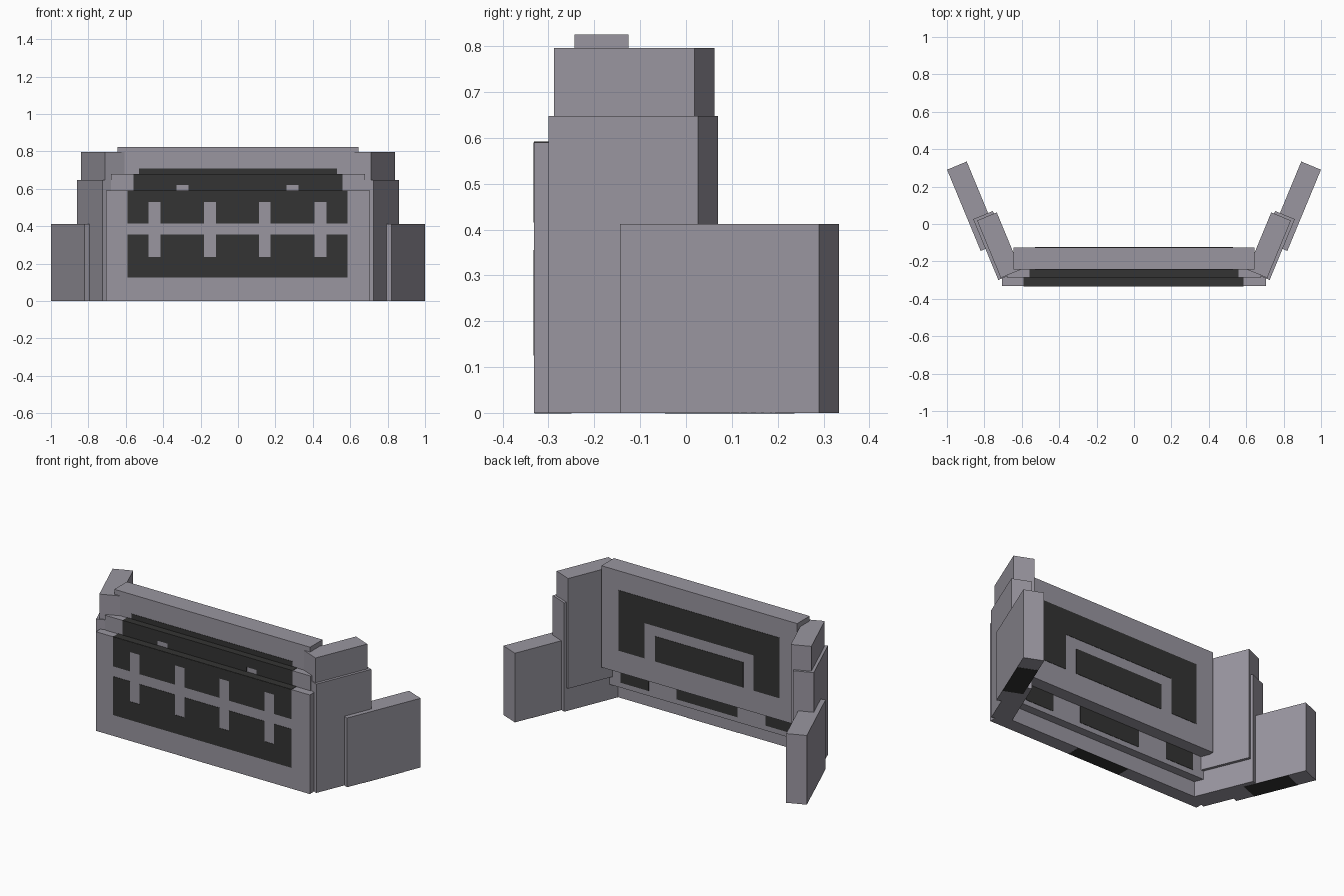
import bpy, math
from mathutils import Matrix, Vector

if "Cube" in bpy.data.objects:
    bpy.data.objects.remove(bpy.data.objects["Cube"])


def material(name, rgb):
    m = bpy.data.materials.new(name)
    m.diffuse_color = (*rgb, 1)
    m.use_nodes = True
    m.node_tree.nodes["Principled BSDF"].inputs["Base Color"].default_value = m.diffuse_color
    return m


GREY = material("warm grey", (0.32, 0.305, 0.35))
DARK = material("charcoal", (0.034, 0.034, 0.033))
FACES = [(0, 2, 3, 1), (4, 5, 7, 6), (0, 1, 5, 4),
         (2, 6, 7, 3), (0, 4, 6, 2), (1, 3, 7, 5)]


def boxes(name, ranges, mat, matrix=None):
    """One object made of boxes given as (x0, x1, y0, y1, z0, z1)."""
    verts, faces = [], []
    for x0, x1, y0, y1, z0, z1 in ranges:
        n = len(verts)
        verts += [Vector((x, y, z)) for z in (z0, z1) for y in (y0, y1) for x in (x0, x1)]
        faces += [tuple(n + i for i in f) for f in FACES]
    if matrix:
        verts = [matrix @ v for v in verts]
    mesh = bpy.data.meshes.new(name)
    mesh.from_pydata(verts, [], faces)
    mesh.materials.append(mat)
    ob = bpy.data.objects.new(name, mesh)
    bpy.context.collection.objects.link(ob)
    return ob


def plates(name, rects, y):
    """Thin dark inlay facing front or back, rects are (x0, x1, z0, z1)."""
    boxes(name, [(a, b, y - 0.002, y + 0.002, c, d) for a, b, c, d in rects], DARK)


# Three stepped centre panels
boxes("front_panel", [(-0.705, 0.705, -0.331, -0.25, 0, 0.59)], GREY)
boxes("middle_panel", [(-0.678, 0.678, -0.285, -0.2, 0.09, 0.678)], GREY)
boxes("back_panel", [(-0.645, 0.645, -0.243, -0.125, 0.22, 0.825)], GREY)

# Front panel inlay: two dark bands crossed by four light bars
bars = [-0.447, -0.15, 0.143, 0.44]
edges = [-0.59] + [b + s * 0.032 for b in bars for s in (-1, 1)] + [0.585]
gaps = list(zip(edges[::2], edges[1::2]))
rects = [(-0.59, 0.585, 0.53, 0.59), (-0.59, 0.585, 0.125, 0.235)]
for a, b in gaps:
    rects += [(a, b, 0.415, 0.53), (a, b, 0.235, 0.355)]
plates("front_inlay", rects, -0.331)

# Middle panel inlay with two small notches
plates("middle_inlay", [(-0.56, 0.56, 0.62, 0.68), (-0.56, -0.33, 0.59, 0.62),
                        (-0.265, 0.258, 0.59, 0.62), (0.323, 0.56, 0.59, 0.62)], -0.285)
plates("middle_rear_inlay", [(-0.57, -0.385, 0.12, 0.4), (-0.2, 0.2, 0.12, 0.4),
                             (0.385, 0.57, 0.12, 0.4)], -0.2)

# Arch and inner block on both faces of the back panel
arch = [(-0.53, 0.53, 0.56, 0.71), (-0.53, -0.36, 0.35, 0.56),
        (0.36, 0.53, 0.35, 0.56), (-0.29, 0.29, 0.35, 0.50)]
plates("back_inlay_front", arch, -0.243)
plates("back_inlay_rear", arch, -0.125)

# Dark strips on the ledges and underside
boxes("ledge_strips", [(-0.59, 0.585, -0.332, -0.284, 0.588, 0.592),
                       (-0.56, 0.56, -0.286, -0.242, 0.676, 0.68)], DARK)
boxes("front_underside_strip", [(-0.17, 0.17, -0.33, -0.25, -0.001, 0.001)], DARK)

# Angled side walls: centre x, centre y, length, thickness, bottom, top
WALLS = {
    "outer_wing": (0.857, 0.095, 0.47, 0.114, 0.0, 0.412),
    "side_wall": (0.740, -0.115, 0.352, 0.114, 0.0, 0.648),
    "inner_wall": (0.723, -0.113, 0.332, 0.114, 0.14, 0.796),
}
for name, (cx, cy, length, thick, z0, z1) in WALLS.items():
    for side, label in ((1, "right"), (-1, "left")):
        m = (Matrix.Translation((side * cx, cy, 0))
             @ Matrix.Rotation(-side * math.radians(22.5), 4, 'Z'))
        t, l = thick / 2, length / 2
        boxes(f"{name}_{label}", [(-t, t, -l, l, z0, z1)], GREY, m)
        if name == "outer_wing":
            boxes(f"wing_underside_{label}",
                  [(-t, t, -l * 0.55, l * 0.55, -0.001, 0.001)], DARK, m)
